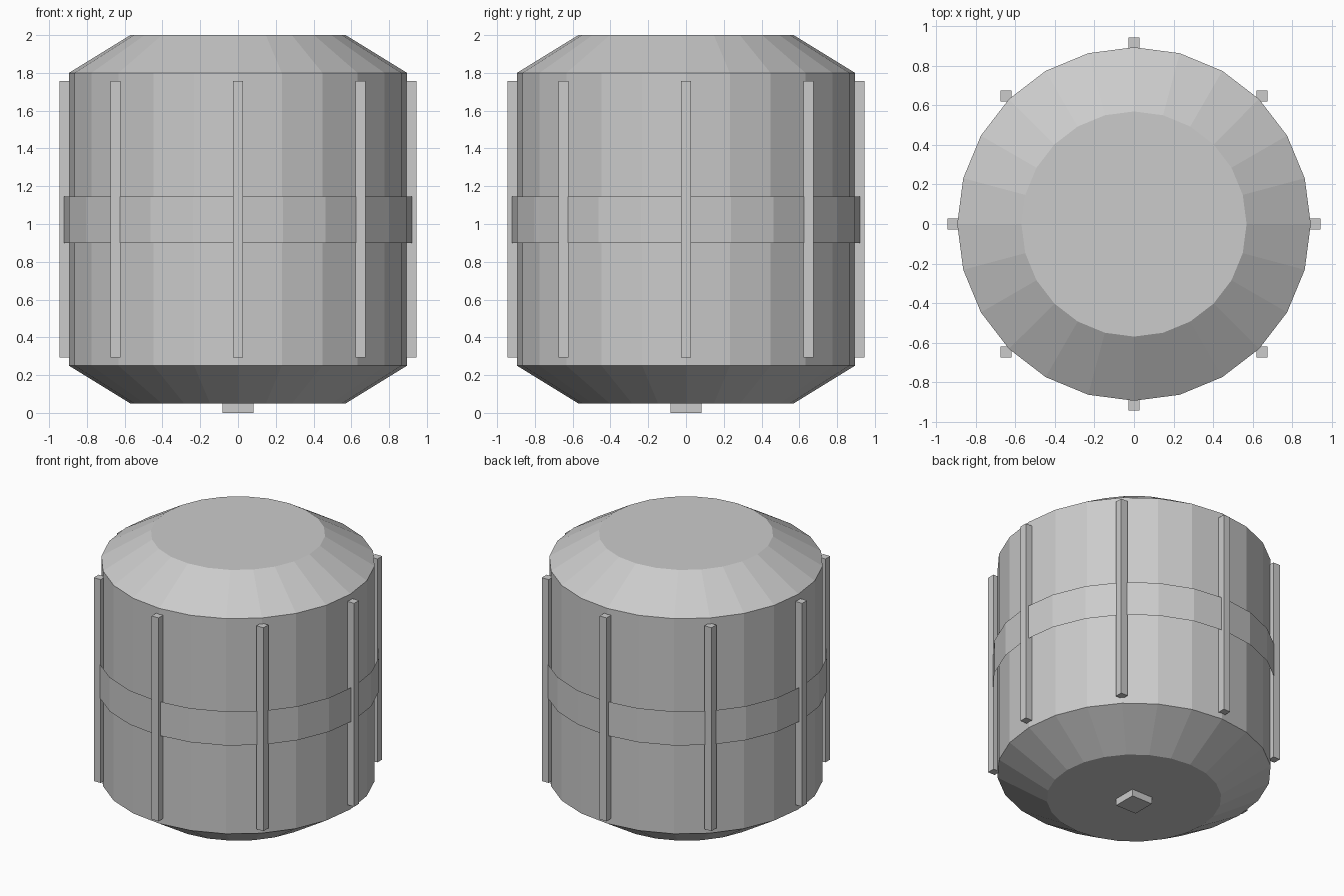
import bpy, bmesh, math
from mathutils import Matrix

cube = bpy.data.objects.get("Cube")
if cube:
    bpy.data.objects.remove(cube, do_unlink=True)

SIDES = 24

grey = bpy.data.materials.new("plain grey metal")
grey.use_nodes = True
COLOUR = (0.6, 0.6, 0.6, 1)
grey.diffuse_color = COLOUR
grey.node_tree.nodes["Principled BSDF"].inputs["Base Color"].default_value = COLOUR


def finish(name, bm):
    mesh = bpy.data.meshes.new(name)
    bm.to_mesh(mesh)
    bm.free()
    mesh.materials.append(grey)
    obj = bpy.data.objects.new(name, mesh)
    bpy.context.collection.objects.link(obj)
    return obj


def lathe(name, profile, capped):
    """Faceted turned shape from (radius, height) pairs, listed bottom to top."""
    bm = bmesh.new()
    rings = []
    for r, z in profile:
        angles = [math.tau * i / SIDES for i in range(SIDES)]
        rings.append([bm.verts.new((r * math.cos(a), r * math.sin(a), z)) for a in angles])
    for low, high in zip(rings, rings[1:]):
        for i in range(SIDES):
            j = (i + 1) % SIDES
            bm.faces.new((low[i], low[j], high[j], high[i]))
    if capped:
        bm.faces.new(rings[0][::-1])
        bm.faces.new(rings[-1])
    return finish(name, bm)


def box(name, centre, size):
    bm = bmesh.new()
    matrix = Matrix.Translation(centre) @ Matrix.Diagonal((*size, 1))
    bmesh.ops.create_cube(bm, size=1, matrix=matrix)
    return finish(name, bm)


# Tank body with sloped shoulders
lathe("tank_body", [(0.57, 0.05), (0.895, 0.25), (0.895, 1.80), (0.57, 2.0)], True)

# Thin open band around the middle
lathe("middle_band", [(0.925, 0.90), (0.925, 1.145)], False)

# Eight upright ribs, all square to the axes
for k in range(8):
    a = math.tau * k / 8
    box(f"rib_{k + 1}", (0.917 * math.cos(a), 0.917 * math.sin(a), 1.025),
        (0.055, 0.055, 1.465))

# Small square plug underneath
box("bottom_plug", (0, 0, 0.03), (0.165, 0.165, 0.06))
